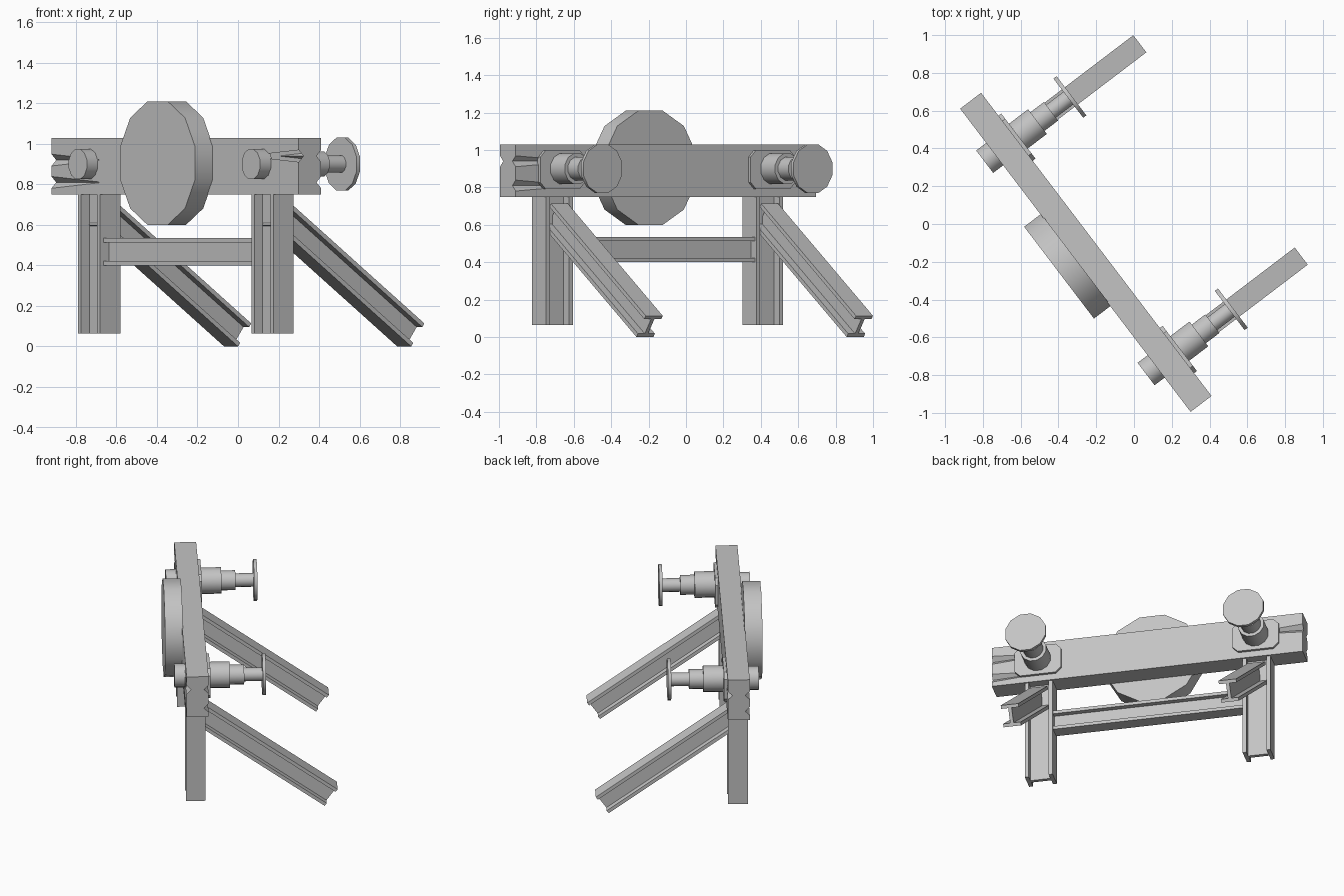
import bpy, bmesh, math
from mathutils import Matrix, Vector

cube = bpy.data.objects.get("Cube")
if cube:
    bpy.data.objects.remove(cube)

grey = bpy.data.materials.new("plain grey")
grey.use_nodes = True
grey.diffuse_color = (0.55, 0.55, 0.55, 1)
grey.node_tree.nodes["Principled BSDF"].inputs["Base Color"].default_value = (0.55, 0.55, 0.55, 1)

# Working frame: x along the beam, y toward the buffers
FRAME = Matrix.Translation((-0.255, -0.15, 0)) @ Matrix.Rotation(math.radians(-52.76), 4, 'Z')


def finish(name, bm, smooth=False):
    bmesh.ops.recalc_face_normals(bm, faces=bm.faces)
    bm.transform(FRAME)
    mesh = bpy.data.meshes.new(name)
    bm.to_mesh(mesh)
    bm.free()
    mesh.materials.append(grey)
    obj = bpy.data.objects.new(name, mesh)
    bpy.context.collection.objects.link(obj)
    if smooth:
        bpy.ops.object.select_all(action='DESELECT')
        obj.select_set(True)
        bpy.context.view_layer.objects.active = obj
        bpy.ops.object.shade_smooth_by_angle(angle=math.radians(40))
    return obj


def axes(origin, right, up):
    """Matrix whose x and y axes span a cross-section placed at origin."""
    right, up = Vector(right).normalized(), Vector(up).normalized()
    m = Matrix((right, up, right.cross(up))).transposed().to_4x4()
    m.translation = origin
    return m


def prism(name, points, length, matrix):
    bm = bmesh.new()
    face = bm.faces.new([bm.verts.new((x, y, 0)) for x, y in points])
    new = bmesh.ops.extrude_face_region(bm, geom=[face])["geom"]
    tops = [v for v in new if isinstance(v, bmesh.types.BMVert)]
    bmesh.ops.translate(bm, verts=tops, vec=(0, 0, length))
    bm.transform(matrix)
    return finish(name, bm)


def i_section(width, height, flange, web):
    """Flanges at the top and bottom, web in the middle."""
    w, h, t = width / 2, height / 2, web / 2
    half = [(w, -h), (w, -h + flange), (t, -h + flange),
            (t, h - flange), (w, h - flange), (w, h)]
    return half + [(-x, -y) for x, y in half]


def round_bar(name, x, z, radius, start, end):
    bm = bmesh.new()
    bmesh.ops.create_cone(bm, cap_ends=True, segments=12, radius1=radius,
                          radius2=radius, depth=end - start)
    bm.transform(Matrix.Translation((x, (start + end) / 2, z))
                 @ Matrix.Rotation(math.pi / 2, 4, 'X')
                 @ Matrix.Rotation(math.radians(15), 4, 'Z'))
    return finish(name, bm, True)


# Main cross beam
bm = bmesh.new()
bmesh.ops.create_cube(bm, size=1)
bm.transform(Matrix.Translation((0, 0, 0.89)) @ Matrix.Diagonal((2.016, 0.139, 0.28, 1)))
beam = finish("cross_beam", bm)

# Tapering grooves at the beam ends
grooves = [(1, 1, 0.94), (1, 1, 0.81), (-1, -1, 0.92), (-1, -1, 0.81),
           (1, -1, 0.94), (-1, 1, 0.92)]
for end, side, z in grooves:
    bm = bmesh.new()
    bmesh.ops.create_cone(bm, cap_ends=True, segments=4, radius1=0.03, radius2=0.002, depth=0.4)
    bm.transform(Matrix.Translation((end * 0.82, side * 0.0695, z))
                 @ Matrix.Rotation(-end * math.pi / 2, 4, 'Y'))
    cutter = finish("groove_cutter", bm)
    cutter.hide_render = True
    cutter.hide_set(True)
    cutter.display_type = 'WIRE'
    cut = beam.modifiers.new("groove", 'BOOLEAN')
    cut.operation = 'DIFFERENCE'
    cut.object = cutter

# Bake the cuts so the cutters can go
bpy.context.view_layer.update()
baked = bpy.data.meshes.new_from_object(beam.evaluated_get(bpy.context.evaluated_depsgraph_get()))
for mod in list(beam.modifiers):
    bpy.data.objects.remove(mod.object)
beam.modifiers.clear()
beam.data = baked

# Front warning disc
round_bar("front_disc", 0, 0.905, 0.316, -0.178, -0.065)

# Slanted support direction, pointing up toward the beam
slope = math.radians(35.6)
rise = Vector((0, -math.cos(slope), math.sin(slope)))
brace_up = Vector((0, math.sin(slope), math.cos(slope)))

for side, x in (("right", -0.706), ("left", 0.706)):
    # Upright leg with flanges facing along the beam
    prism(side + "_leg", i_section(0.125, 0.18, 0.025, 0.025), 0.685,
          axes((x, -0.003, 0.065), (0, -1, 0), (1, 0, 0)))
    # Diagonal brace down to the ground
    prism(side + "_brace", i_section(0.114, 0.14, 0.022, 0.022), 1.03,
          axes((x, 0.855, 0.057), brace_up.cross(rise), brace_up))
    # Mounting plate with clipped corners
    w, h, c = 0.15, 0.103, 0.035
    plate = [(w - c, -h), (w, -h + c), (w, h - c), (w - c, h)]
    plate += [(-a, -b) for a, b in plate]
    prism(side + "_buffer_plate", plate, 0.024,
          axes((x, 0.088, 0.895), (1, 0, 0), (0, 0, 1)))
    # Buffer: tail, stepped barrel, plunger and head
    for part, radius, start, end in (("tail", 0.077, -0.136, -0.06),
                                     ("barrel", 0.085, 0.08, 0.215),
                                     ("sleeve", 0.064, 0.21, 0.305),
                                     ("plunger", 0.044, 0.30, 0.425),
                                     ("head", 0.135, 0.42, 0.441)):
        round_bar(side + "_buffer_" + part, x, 0.9, radius, start, end)

# Tie bar between the legs
prism("tie_bar", i_section(0.09, 0.135, 0.022, 0.022), 1.234,
      axes((-0.617, 0, 0.468), (0, 1, 0), (0, 0, 1)))
